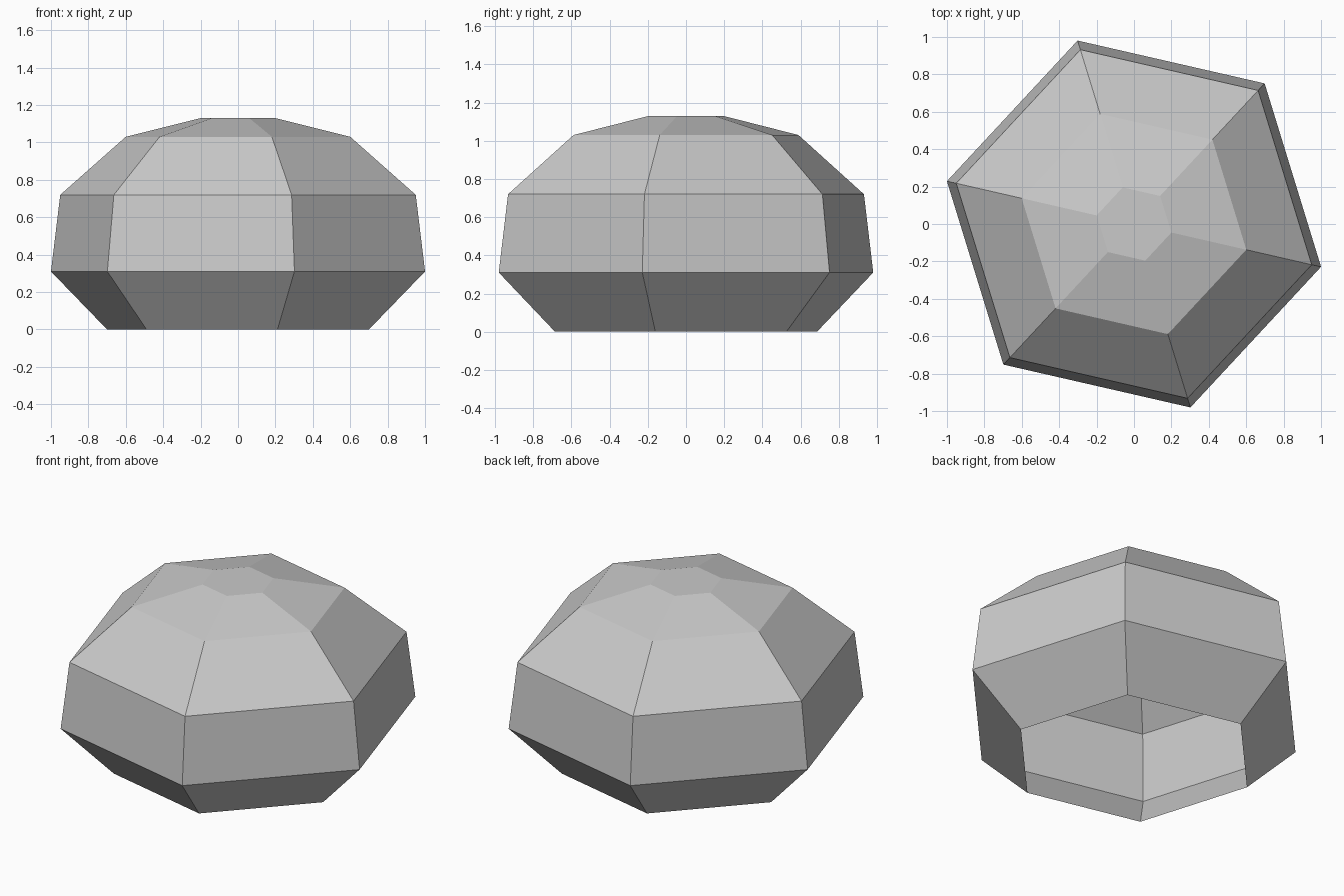
import bpy
import bmesh
import math

# Remove the default cube
cube = bpy.data.objects.get("Cube")
if cube:
    bpy.data.objects.remove(cube, do_unlink=True)

# Plain grey stone colour
GREY = (0.59, 0.59, 0.59, 1.0)
stone = bpy.data.materials.new("stone_grey")
stone.use_nodes = True
stone.diffuse_color = GREY
stone.node_tree.nodes["Principled BSDF"].inputs["Base Color"].default_value = GREY

SIDES = 6
TURN = math.radians(47.1)
# Radius and height of each ring, from the open base to the flat top
PROFILE = [(0.718, 0.0), (1.026, 0.31), (0.975, 0.72), (0.616, 1.03), (0.205, 1.13)]


def add_ring(bm, radius, height):
    angles = [TURN + math.tau * i / SIDES for i in range(SIDES)]
    return [bm.verts.new((radius * math.cos(a), radius * math.sin(a), height))
            for a in angles]


# Hollow faceted stone shell, capped on top and open below
bm = bmesh.new()
rings = [add_ring(bm, r, z) for r, z in PROFILE]
for low, high in zip(rings, rings[1:]):
    for i in range(SIDES):
        j = (i + 1) % SIDES
        bm.faces.new((low[i], low[j], high[j], high[i]))
bm.faces.new(rings[-1])

mesh = bpy.data.meshes.new("stone_shell")
bm.to_mesh(mesh)
bm.free()
mesh.materials.append(stone)
shell = bpy.data.objects.new("stone_shell", mesh)
bpy.context.collection.objects.link(shell)
